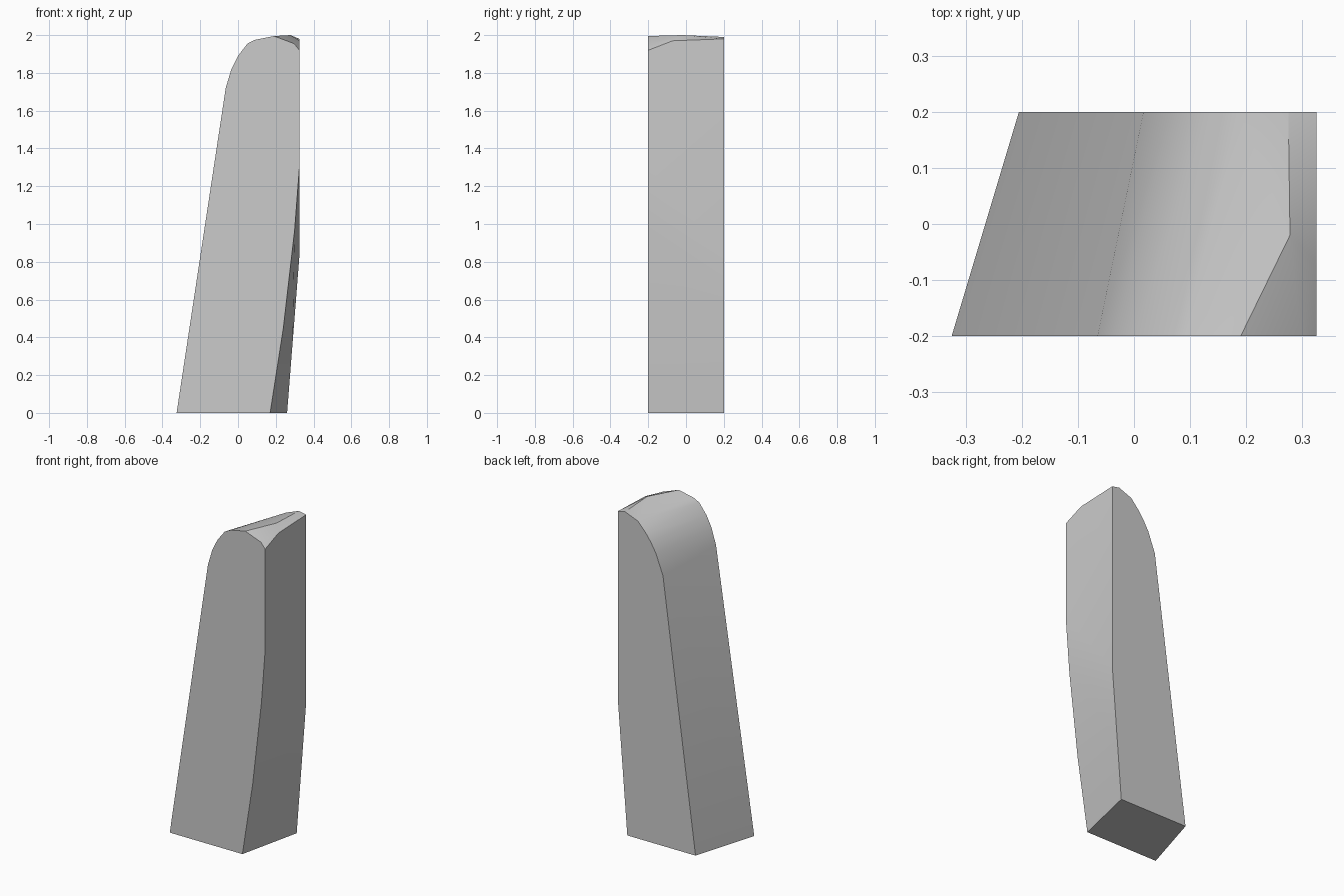
import bpy
import bmesh

cube = bpy.data.objects.get("Cube")
if cube:
    bpy.data.objects.remove(cube, do_unlink=True)

DEPTH = 0.2  # half thickness along y

# Matching front and back outlines (x, z), left foot up and over the crown
front_left = [(-0.325, 0), (-0.065, 1.72), (-0.035, 1.82), (0, 1.89),
              (0.05, 1.955), (0.09, 1.975), (0.19, 1.995)]
back_left = [(-0.205, 0), (0.017, 1.665), (0.065, 1.79), (0.1, 1.85),
             (0.133, 1.896), (0.188, 1.956), (0.275, 1.99)]
# Right edges, from the straight wall down to the foot
front_right = [(0.325, 1.3), (0.3, 0.97), (0.24, 0.45), (0.17, 0)]
back_right = [(0.325, 0.83), (0.311, 0.65), (0.289, 0.37), (0.26, 0)]

bm = bmesh.new()


def outline(points, y):
    return [bm.verts.new((x, y, z)) for x, z in points]


def loft(a, b):
    for i in range(len(a) - 1):
        bm.faces.new((a[i], a[i + 1], b[i + 1], b[i]))


fl, bl = outline(front_left, -DEPTH), outline(back_left, DEPTH)
fr, br = outline(front_right, -DEPTH), outline(back_right, DEPTH)

# Chamfered crown corner
chamfer, shoulder = outline([(0.297, 1.955), (0.325, 1.92)], -DEPTH)
back_top = bm.verts.new((0.325, DEPTH, 1.98))
peak = bm.verts.new((0.278, -0.02, 2.0))
rim = bm.verts.new((0.325, -0.07, 1.97))

# Sloped left side with rounded top, and curved right foot
loft(fl[:-1], bl[:-1])
loft(fr, br)

# Crown facets around the peak
for face in ((fl[-2], bl[-2], peak, fl[-1]), (bl[-2], bl[-1], peak),
             (bl[-1], back_top, peak), (back_top, rim, peak),
             (rim, shoulder, chamfer, peak), (chamfer, fl[-1], peak)):
    bm.faces.new(face)

# Flat right wall, front, back and underside
bm.faces.new((shoulder, rim, back_top, br[0], fr[0]))
bm.faces.new(fl + [chamfer, shoulder] + fr)
bm.faces.new(bl + [back_top] + br)
bm.faces.new((fl[0], fr[-1], br[-1], bl[0]))
bmesh.ops.recalc_face_normals(bm, faces=bm.faces[:])

mesh = bpy.data.meshes.new("tapered_post")
bm.to_mesh(mesh)
bm.free()
post = bpy.data.objects.new("tapered_post", mesh)
bpy.context.collection.objects.link(post)

# Plain grey material
grey = bpy.data.materials.new("plain_grey")
grey.use_nodes = True
grey.diffuse_color = (0.6, 0.6, 0.6, 1)
for node in grey.node_tree.nodes:
    if node.type == 'BSDF_PRINCIPLED':
        node.inputs["Base Color"].default_value = grey.diffuse_color
mesh.materials.append(grey)

bpy.ops.object.select_all(action='DESELECT')
post.select_set(True)
bpy.context.view_layer.objects.active = post
bpy.ops.object.shade_smooth_by_angle(angle=0.52)
